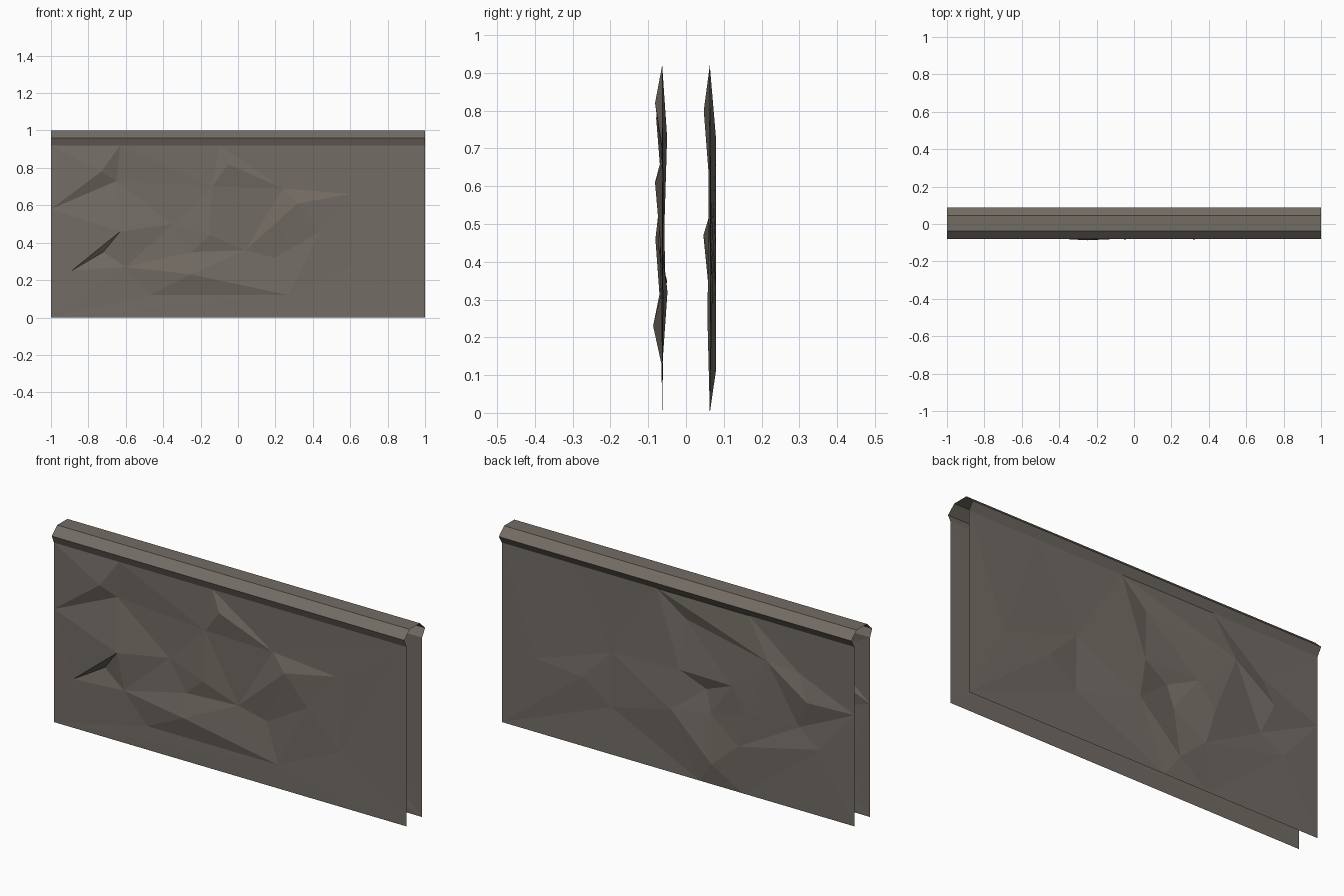
import bpy
import bmesh
from mathutils import Vector
from mathutils.geometry import delaunay_2d_cdt

HALF_LENGTH = 1.0
SHEET_HEIGHT = 0.92
SHEET_OFFSET = 0.063

default_cube = bpy.data.objects.get("Cube")
if default_cube:
    bpy.data.objects.remove(default_cube, do_unlink=True)


def make_material(name, colour):
    material = bpy.data.materials.new(name)
    material.use_nodes = True
    material.diffuse_color = colour
    shader = next(n for n in material.node_tree.nodes if n.type == "BSDF_PRINCIPLED")
    shader.inputs["Base Color"].default_value = colour
    shader.inputs["Roughness"].default_value = 0.9
    return material


stone = make_material("warm grey stone", (0.17, 0.15, 0.128, 1))


def make_object(name, mesh_data):
    mesh = bpy.data.meshes.new(name)
    mesh_data.to_mesh(mesh)
    mesh_data.free()
    mesh.materials.append(stone)
    obj = bpy.data.objects.new(name, mesh)
    bpy.context.collection.objects.link(obj)
    return obj


def rough_sheet(name, side, bumps, ridges):
    """Faceted sheet: bumps are (x, z) in hundredths and outward depth in thousandths."""
    corners = [(-100, 0, 0), (100, 0, 0), (100, 92, 0), (-100, 92, 0)]
    points = bumps + corners
    flat = [Vector((x / 100, z / 100)) for x, z, depth in points]
    verts, edges, faces, sources, *rest = delaunay_2d_cdt(flat, ridges, [], 0, 1e-5)
    bm = bmesh.new()
    corners_3d = []
    for vert, source in zip(verts, sources):
        depth = points[source[0]][2] / 1000 if source else 0
        corners_3d.append(bm.verts.new((vert.x, side * (SHEET_OFFSET + depth), vert.y)))
    for face in faces:
        bm.faces.new([corners_3d[i] for i in face])
    # Turn every facet towards the outside of the wall
    bm.normal_update()
    for face in bm.faces:
        if face.normal.y * side < 0:
            face.normal_flip()
    return make_object(name, bm)


# Front stone sheet
front_bumps = [
    (-73, 78, 16), (-65, 73, -13), (-89, 25, 2), (-63, 46, 18), (-72, 35, -13),
    (-60, 27, 4), (-35, 50, -6), (-25, 35, 0), (-15, 44, 10), (4, 36, -8),
    (-47, 12, -2), (-25, 23, 24), (27, 12, 0), (-5, 82, 19), (-14, 70, 2),
    (24, 69, -2), (60, 66, 0), (32, 61, 19), (44, 46, 6), (20, 32, -14),
    (62, 28, -3), (-63, 92, 0), (-10, 92, 0), (-100, 58, 0),
]
front_ridges = [(2, 3), (2, 4), (4, 3), (10, 11), (11, 12), (10, 12), (5, 11),
                (0, 23), (1, 23), (0, 21), (1, 21), (13, 15), (14, 15), (15, 17),
                (17, 9), (17, 16), (5, 7), (7, 9), (7, 8), (8, 9), (9, 19)]
rough_sheet("front_sheet", -1, front_bumps, front_ridges)

# Back stone sheet
back_bumps = [
    (80, 38, 4), (38, 52, -4), (54, 36, 8), (38, 24, -6), (3, 33, 17),
    (-3, 80, -16), (-52, 72, 17), (-68, 70, -4), (-74, 57, 17), (-68, 42, -8),
    (-1, 54, 4), (-15, 47, -17), (-31, 54, 10), (-40, 42, 17), (-18, 36, -6),
    (-35, 24, 14), (-20, 11, 16), (-80, 34, 4), (-100, 57, 0), (-100, 35, 0),
    (61, 92, 0), (12, 92, 0), (-40, 92, 0), (-37, 0, 0), (-12, 0, 0),
]
back_ridges = [(21, 5), (5, 6), (21, 6), (10, 11), (11, 12), (10, 12), (12, 13),
               (11, 14), (13, 14), (14, 15), (15, 16), (1, 20), (1, 21), (6, 7),
               (7, 8), (8, 18), (9, 18), (15, 17), (17, 19), (4, 24)]
rough_sheet("back_sheet", 1, back_bumps, back_ridges)

# Open-ended coping strip along the top
profile = [(-SHEET_OFFSET, SHEET_HEIGHT), (-0.08, 0.96), (-0.037, 1.0),
           (0.046, 1.0), (0.088, 0.96), (SHEET_OFFSET, SHEET_HEIGHT)]
bm = bmesh.new()
left, right = [[bm.verts.new((x, y, z)) for y, z in profile]
               for x in (HALF_LENGTH, -HALF_LENGTH)]
for i in range(len(profile) - 1):
    bm.faces.new((right[i], left[i], left[i + 1], right[i + 1]))
make_object("top_coping", bm)
